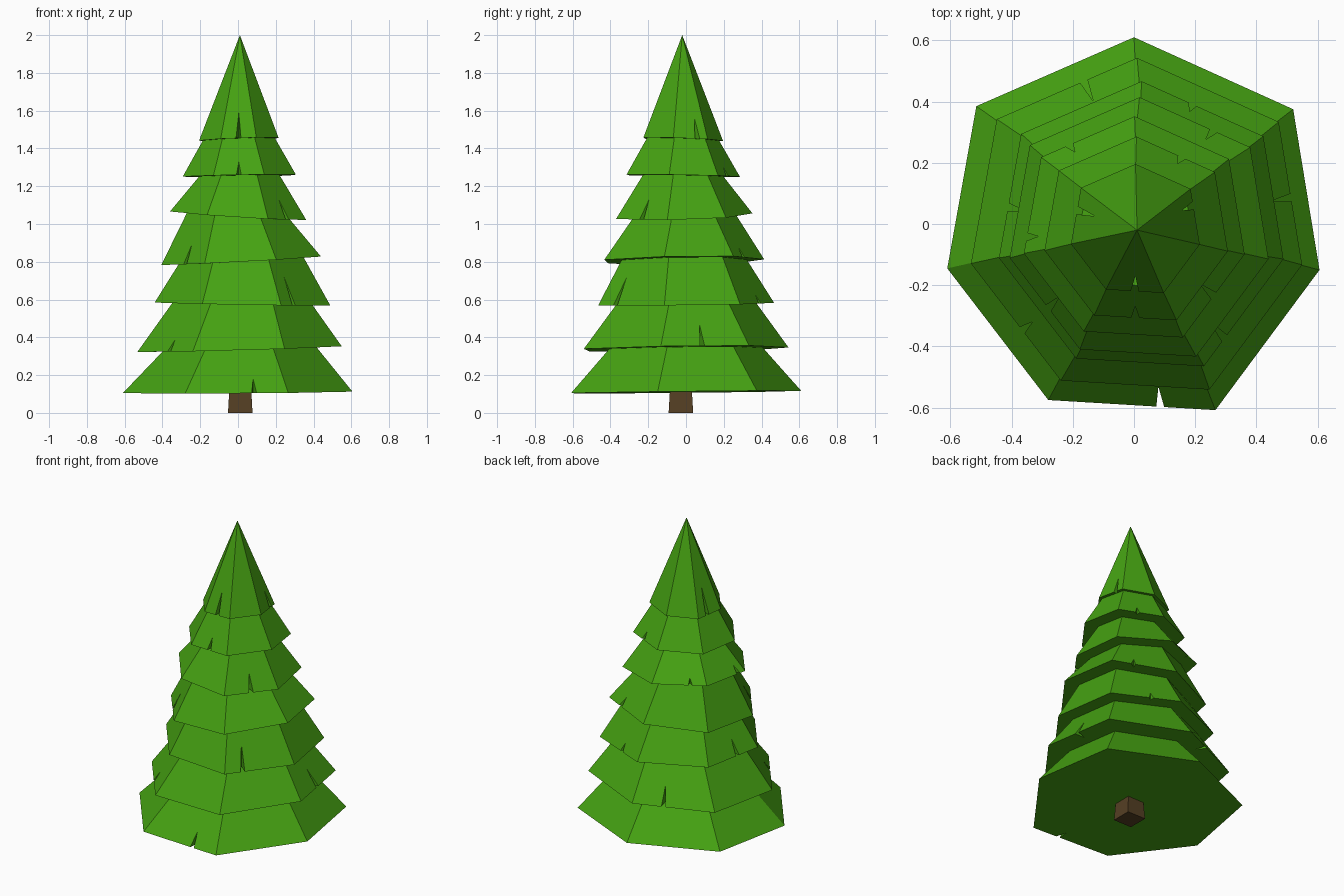
import bpy, bmesh
from mathutils import Vector

if "Cube" in bpy.data.objects:
    bpy.data.objects.remove(bpy.data.objects["Cube"])


def material(name, rgb):
    m = bpy.data.materials.new(name)
    m.diffuse_color = (*rgb, 1)
    m.use_nodes = True
    m.node_tree.nodes["Principled BSDF"].inputs["Base Color"].default_value = m.diffuse_color
    return m


def add_object(name, bm, mat):
    bmesh.ops.recalc_face_normals(bm, faces=bm.faces)
    me = bpy.data.meshes.new(name)
    bm.to_mesh(me)
    bm.free()
    me.materials.append(mat)
    ob = bpy.data.objects.new(name, me)
    bpy.context.collection.objects.link(ob)


green = material("needles", (0.06, 0.36, 0.006))
brown = material("bark", (0.09, 0.05, 0.017))

# Slightly irregular seven-sided outline, shared by every tier
OUTLINE = [(0, .61), (.52, .375), (.606, -.15), (.266, -.608),
           (-.28, -.575), (-.61, -.145), (-.515, .385)]
N = len(OUTLINE)

# Tier: (centre x, centre y, radius, top radius, z left, right, front, back,
#        notches as (side, position along side, depth up the slope))
TIERS = [
    (0, 0, .607, .405, .11, .118, .10, .113, [(3, .33, .33)]),
    (.01, 0, .54, .37, .325, .355, .332, .346,
     [(6, .62, .45), (1, .53, .5), (4, .43, .25)]),
    (.025, 0, .464, .33, .585, .57, .573, .583,
     [(0, .42, .2), (5, .41, .45), (2, .74, .6)]),
    (.018, -.01, .422, .27, .785, .83, .80, .812,
     [(0, .67, .25), (4, .45, .4)]),
    (.002, -.01, .36, .212, 1.07, 1.025, 1.035, 1.055,
     [(6, .3, .2), (5, .17, .25), (2, .5, .45)]),
    (.008, -.015, .299, .19, 1.25, 1.26, 1.26, 1.25,
     [(0, .58, .25), (3, .5, .35)]),
    (.005, -.015, .21, 0, 1.44, 1.455, 1.455, 1.44,
     [(3, .5, .25), (1, .3, .2), (5, .6, .3)]),
]


def ring(tier, radius):
    """Outline scaled to a radius, lying on the tier's tilted base plane."""
    cx, cy, r, _, zl, zr, zf, zb, _ = tier
    s = radius / .607
    pts = []
    for x, y in OUTLINE:
        x, y = x * s, y * s
        z = (zl + zr + zf + zb) / 4 + x * (zr - zl) / (2 * r) + y * (zb - zf) / (2 * r)
        pts.append(Vector((cx + x, cy + y, z)))
    return pts


# Branch tiers: solid tapered skirts with wedge notches cut in the lower edge
for i, tier in enumerate(TIERS):
    bm = bmesh.new()
    low = ring(tier, tier[2])
    lv = [bm.verts.new(p) for p in low]
    if i + 1 < len(TIERS):
        high = ring(TIERS[i + 1], tier[3])
        hv = [bm.verts.new(p) for p in high]
        bm.faces.new(hv)
    else:
        high = [Vector((.01, -.02, 2))] * N
        hv = [bm.verts.new(high[0])] * N
    notches = {side: (t, d) for side, t, d in tier[8]}
    base = []
    for k in range(N):
        j = (k + 1) % N
        rim, floor = [lv[k]], [lv[k]]
        if k in notches:
            t, d = notches[k]
            along = (low[j] - low[k]).normalized() * .013
            mid = low[k].lerp(low[j], t)
            tip = mid.lerp(high[k].lerp(high[j], t), d)
            a = bm.verts.new(mid - along)
            b = bm.verts.new(mid + along)
            top = bm.verts.new(tip)
            inner = bm.verts.new((tip.x, tip.y, mid.z))
            bm.faces.new((a, inner, top))
            bm.faces.new((b, top, inner))
            rim += [a, top, b]
            floor += [a, inner, b]
        rim += [lv[j], hv[j]]
        if hv[j] != hv[k]:
            rim.append(hv[k])
        bm.faces.new(rim)
        base += floor
    bm.faces.new(base)
    add_object(f"branch_tier_{i + 1}", bm, green)

# Square trunk, slightly wider at the foot
bm = bmesh.new()
bmesh.ops.create_cube(bm, size=1)
for v in bm.verts:
    w = .13 if v.co.z < 0 else .115
    v.co = Vector((.012 + v.co.x * w, -.027 + v.co.y * w, (v.co.z + .5) * .13))
add_object("trunk", bm, brown)
